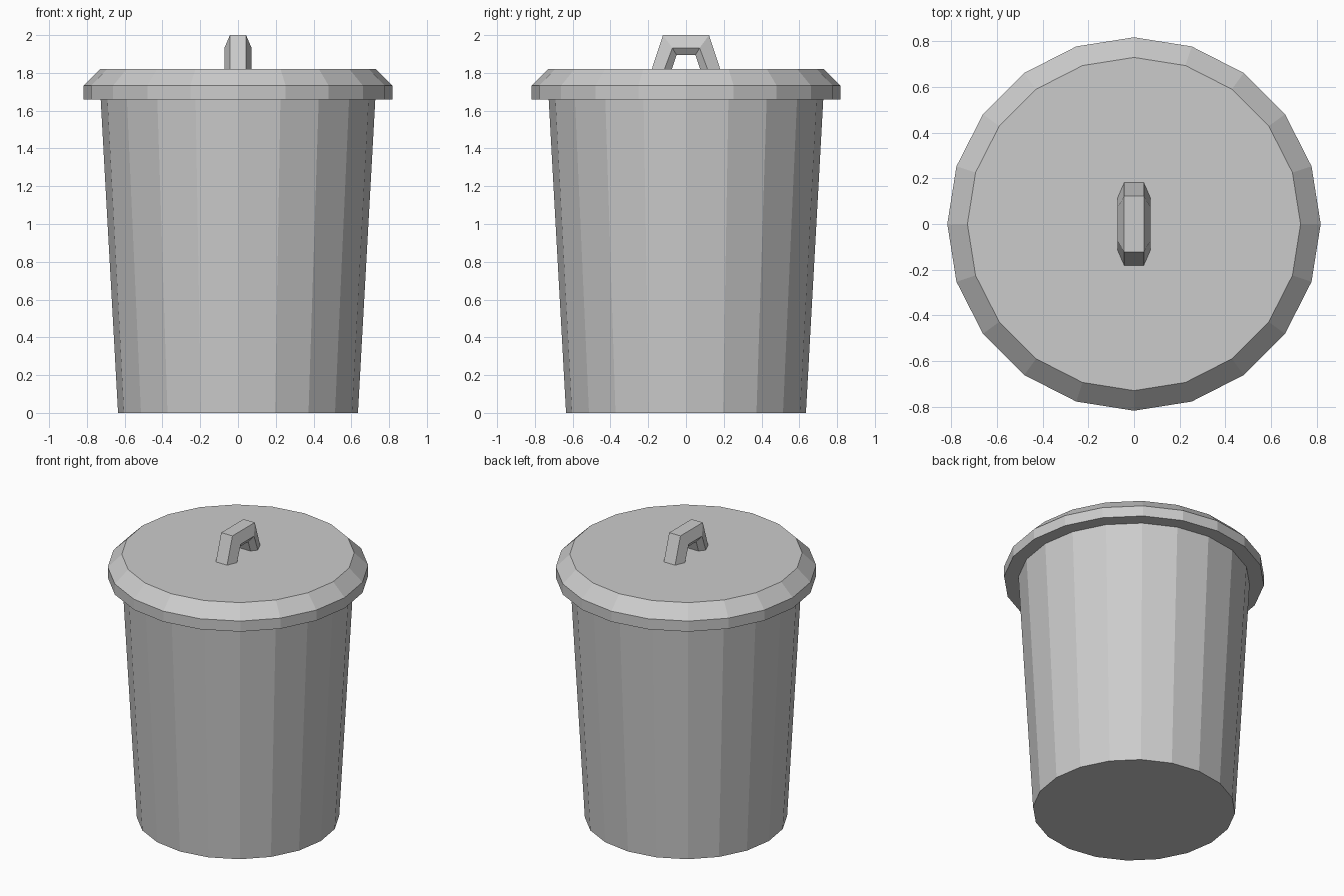
import bpy, bmesh
from math import sin, cos, pi

if "Cube" in bpy.data.objects:
    bpy.data.objects.remove(bpy.data.objects["Cube"])

SIDES = 20


def finish(name, bm):
    bmesh.ops.recalc_face_normals(bm, faces=bm.faces)
    mesh = bpy.data.meshes.new(name)
    bm.to_mesh(mesh)
    bm.free()
    obj = bpy.data.objects.new(name, mesh)
    bpy.context.collection.objects.link(obj)
    return obj


def revolve(name, profile, cap_bottom=False, cap_top=False):
    """Faceted surface of revolution from (radius, z) points."""
    bm = bmesh.new()
    rings = [[bm.verts.new((r * cos(2 * pi * i / SIDES), r * sin(2 * pi * i / SIDES), z))
              for i in range(SIDES)] for r, z in profile]
    for a, b in zip(rings, rings[1:]):
        for i in range(SIDES):
            j = (i + 1) % SIDES
            bm.faces.new((a[i], a[j], b[j], b[i]))
    if cap_bottom:
        bm.faces.new(rings[0][::-1])
    if cap_top:
        bm.faces.new(rings[-1])
    return finish(name, bm)


# Tapered bin body, closed by the lid
revolve("bin_body", [(0.635, 0), (0.727, 1.66)], cap_bottom=True)

# Lid: overhanging underside, short rim, sloped shoulder, flat top
revolve("lid", [(0.727, 1.66), (0.817, 1.66), (0.817, 1.733), (0.729, 1.82)], cap_top=True)

# Handle: hexagonal section swept along a trapezoid arch
# each row is (half width x, foot y, top y, top z)
section = [(0.043, 0.181, 0.122, 2.0), (0.072, 0.114, 0.072, 1.932), (0.043, 0.075, 0.05, 1.894)]
outline = [(1, section[0]), (1, section[1]), (1, section[2]),
           (-1, section[2]), (-1, section[1]), (-1, section[0])]
bm = bmesh.new()
loops = []
for side, at_top in [(-1, False), (-1, True), (1, True), (1, False)]:
    loops.append([bm.verts.new((s * x, side * (ty if at_top else fy), tz if at_top else 1.82))
                  for s, (x, fy, ty, tz) in outline])
for a, b in zip(loops, loops[1:]):
    for i in range(6):
        j = (i + 1) % 6
        bm.faces.new((a[i], a[j], b[j], b[i]))
finish("lid_handle", bm)
